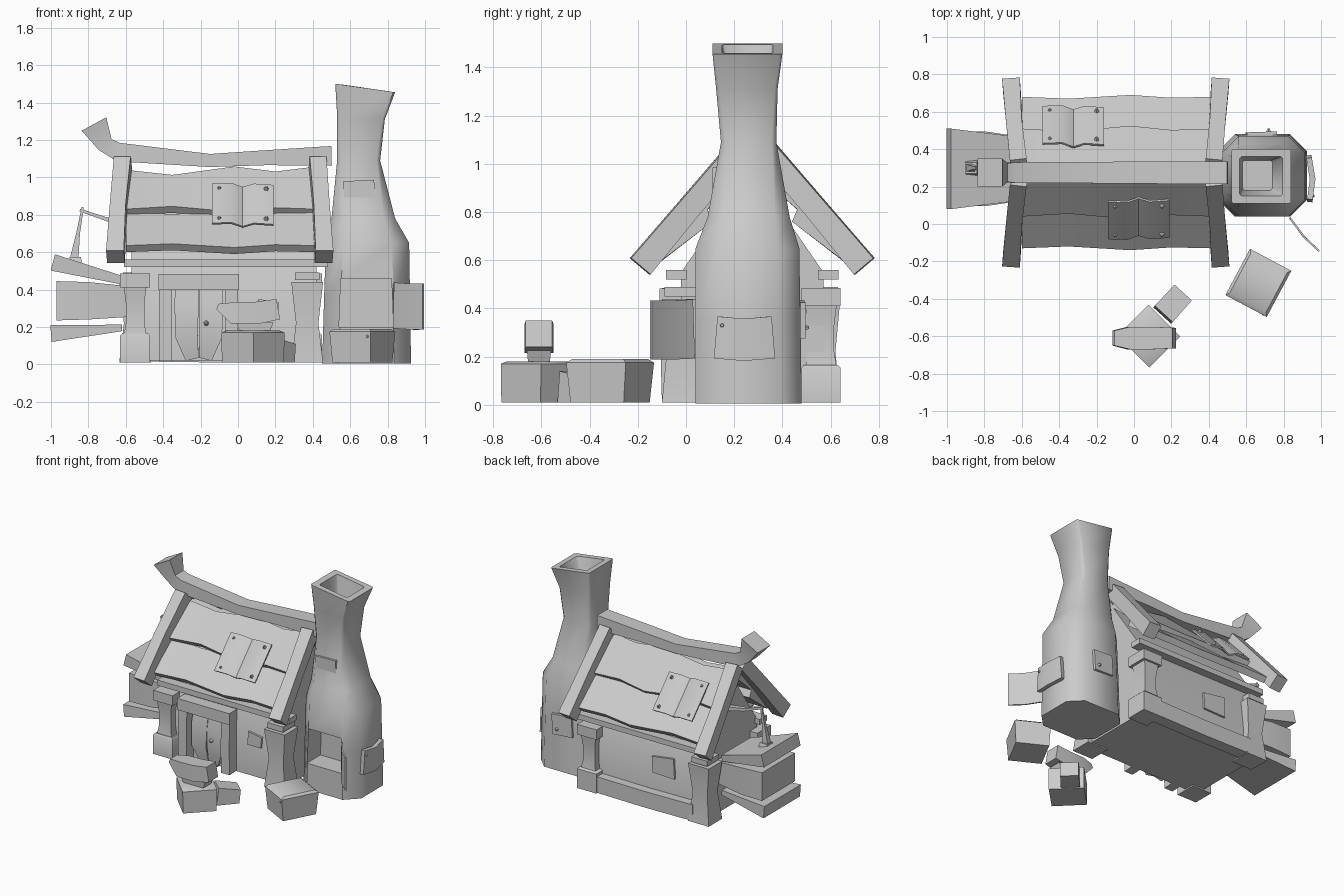
import bpy, bmesh
from math import radians, cos, sin
from mathutils import Vector

YC = 0.275  # ridge line of the house


def loft(name, rings, caps=True):
    """Skin a list of equal-length point rings."""
    bm = bmesh.new()
    vs = [[bm.verts.new(p) for p in r] for r in rings]
    n = len(rings[0])
    for a, b in zip(vs, vs[1:]):
        for i in range(n):
            j = (i + 1) % n
            bm.faces.new((a[i], a[j], b[j], b[i]))
    if caps:
        bm.faces.new(vs[0][::-1])
        bm.faces.new(vs[-1])
    bmesh.ops.recalc_face_normals(bm, faces=bm.faces)
    me = bpy.data.meshes.new(name)
    bm.to_mesh(me)
    bm.free()
    ob = bpy.data.objects.new(name, me)
    bpy.context.collection.objects.link(ob)
    return ob


def beam(name, pts, sizes, up=(0, 0, 1)):
    """Rectangular section swept along a path; sizes are (side, up)."""
    pts = [Vector(p) for p in pts]
    rings = []
    for i, p in enumerate(pts):
        t = (pts[min(i + 1, len(pts) - 1)] - pts[max(i - 1, 0)]).normalized()
        s = t.cross(Vector(up)).normalized()
        u = s.cross(t)
        w, h = sizes[i] if isinstance(sizes, list) else sizes
        rings.append([p + s * a * w / 2 + u * b * h / 2
                      for a, b in ((-1, -1), (1, -1), (1, 1), (-1, 1))])
    return loft(name, rings)


def post(name, x, y, levels, rz=0):
    """Upright block from levels of (z, half x, half y)."""
    c, s = cos(radians(rz)), sin(radians(rz))
    return loft(name, [[(x + a * hx * c - b * hy * s, y + a * hx * s + b * hy * c, z)
                        for a, b in ((-1, -1), (1, -1), (1, 1), (-1, 1))]
                       for z, hx, hy in levels])


def nail(x, y, z, normal):
    n = Vector(normal).normalized()
    bpy.ops.mesh.primitive_cone_add(vertices=5, radius1=0.015, radius2=0.006, depth=0.02,
                                    location=Vector((x, y, z)) + n * 0.01,
                                    rotation=n.to_track_quat('Z', 'Y').to_euler())
    bpy.context.object.name = "nail"


# House body with gables
gable = [(-0.02, 0.02), (0.57, 0.02), (0.57, 0.55), (YC, 0.98), (-0.02, 0.55)]
loft("house_walls", [[(x, y, z) for y, z in gable] for x in (-0.57, 0.42)])

# Roof: both slopes get planks, barge boards, eave beam and a patch
xs = [-0.6, -0.35, -0.02, 0.2, 0.42]
wob_low = [0, 0.01, -0.01, 0.005, 0]
wob_top = [0.0, -0.03, 0.02, -0.01, 0.02]
for side in (1, -1):
    def Y(y):
        return y if side == 1 else 2 * YC - y
    for nm, (y0, z0), (y1, z1), k in (("lower_roof_plank", (-0.13, 0.635), (0.08, 0.82), 1),
                                      ("upper_roof_plank", (0.04, 0.83), (0.25, 1.04), 1.5)):
        rings = []
        for x, a, b in zip(xs, wob_low, wob_top):
            a, b = a * k, b * k
            rings.append([(x, Y(y0 + a), z0 + a), (x, Y(y1), z1 + b * 0.6),
                          (x, Y(y1 + 0.03), z1 - 0.06), (x, Y(y0 + 0.03 + a), z0 - 0.035 + a)])
        loft(nm, rings)
    for x0, xm, x1 in ((-0.655, -0.64, -0.615), (0.46, 0.445, 0.425)):
        beam("barge_board", [(x0, Y(-0.19), 0.575), (xm, Y(0.02), 0.825), (x1, Y(0.24), 1.08)],
             [(0.095, 0.105), (0.085, 0.095), (0.09, 0.095)])
    beam("eave_beam", [(-0.61, Y(-0.04), 0.54), (0.48, Y(-0.04), 0.54)], (0.085, 0.04))
    # bent patch with corner nails
    xc = 0.025 if side == 1 else -0.325
    n = Vector((0, -0.73 * side, 0.69))
    slope = Vector((0, 0.69 * side, 0.73))
    c = Vector((xc, Y(0.03), 0.85))
    beam("roof_patch", [c + Vector((dx, 0, 0)) + n * d
                        for dx, d in ((-0.165, 0.01), (-0.06, 0.015), (0, -0.015), (0.06, 0.01), (0.165, 0.0))],
         (0.29, 0.012), up=n)
    for dx in (-0.125, 0.125):
        for du in (-0.11, 0.11):
            nail(*(c + Vector((dx, 0, 0)) + slope * du + n * 0.008), n)

beam("ridge_beam", [(0.5, YC, 1.115), (0.15, YC, 1.105), (-0.15, YC, 1.09), (-0.64, YC, 1.135),
                    (-0.71, YC, 1.175), (-0.77, YC, 1.285)],
     [(0.12, 0.105), (0.12, 0.08), (0.115, 0.07), (0.11, 0.1), (0.1, 0.09), (0.15, 0.15)])

# Corner posts: stacked blocks or one pinched timber
for x, y in ((-0.55, -0.02), (0.37, 0.56)):
    post("corner_foot", x, y, [(0.01, .08, .08), (0.155, .08, .08), (0.165, .07, .07)])
    post("corner_shaft", x, y, [(0.155, .06, .065), (0.22, .05, .055), (0.33, .05, .055), (0.41, .06, .065)])
    post("corner_cap", x, y, [(0.41, .08, .08), (0.485, .08, .08)])
for x, y in ((0.37, -0.02), (-0.55, 0.56)):
    post("corner_timber", x, y, [(0.01, .085, .08), (0.22, .06, .06), (0.44, .085, .08)])
    post("corner_cap", x, y, [(0.45, .065, .07), (0.49, .065, .07)])
beam("back_sill_log", [(-0.5, 0.59, 0.075), (-0.1, 0.59, 0.07), (0.32, 0.59, 0.075)], (0.09, 0.12))

# Doorway
for x in (-0.387, -0.035):
    beam("door_jamb", [(x, -0.05, 0.02), (x, -0.055, 0.2), (x, -0.05, 0.41)], (0.1, 0.07), up=(1, 0, 0))
beam("door_lintel", [(-0.425, -0.055, 0.44), (0.005, -0.055, 0.44)], (0.11, 0.085))
for x, d in ((-0.275, 0.03), (-0.145, -0.03)):
    beam("door_plank", [(x + d, -0.03, 0.03), (x, -0.055, 0.15), (x, -0.05, 0.3), (x, -0.03, 0.4)],
         [(0.03, 0.07), (0.03, 0.12), (0.03, 0.128), (0.03, 0.125)], up=(1, 0, 0))
nail(-0.17, -0.07, 0.22, (0, -1, 0))

# Windows
for nm, x, y, z, w, h in (("front_window", 0.16, -0.025, 0.3, 0.11, 0.1),
                          ("back_window", -0.22, 0.575, 0.33, 0.18, 0.15)):
    beam(nm, [(x - w / 2, y, z), (x + w / 2, y, z - 0.01)], [(0.02, h), (0.02, h * 0.8)])

# Chimney: chamfered rings, hollow top
def ring(x0, x1, y0, y1, c, z, tilt=0):
    pts = [(x0 + c, y0), (x1 - c, y0), (x1, y0 + c), (x1, y1 - c),
           (x1 - c, y1), (x0 + c, y1), (x0, y1 - c), (x0, y0 + c)]
    return [(x, y, z - tilt * (x - x0) / (x1 - x0)) for x, y in pts]

chimney = loft("forge_chimney", [
    ring(0.45, 0.925, 0.04, 0.48, 0.09, 0.005),
    ring(0.46, 0.92, 0.04, 0.475, 0.09, 0.35),
    ring(0.47, 0.915, 0.04, 0.47, 0.09, 0.65),
    ring(0.50, 0.84, 0.09, 0.43, 0.06, 0.78),
    ring(0.53, 0.76, 0.145, 0.375, 0.02, 1.09),
    ring(0.53, 0.785, 0.125, 0.38, 0.012, 1.33, 0.02),
    ring(0.52, 0.84, 0.11, 0.4, 0.01, 1.5, 0.045),
    ring(0.565, 0.795, 0.15, 0.36, 0.01, 1.495, 0.035),
    ring(0.58, 0.74, 0.18, 0.34, 0.01, 1.32)])
mouth = post("mouth_cutter", 0.685, 0.09, [(0.2, .145, .11), (0.46, .135, .11)])
mod = chimney.modifiers.new("mouth", 'BOOLEAN')
mod.object = mouth
bpy.context.view_layer.objects.active = chimney
bpy.ops.object.modifier_apply(modifier="mouth")
bpy.data.objects.remove(mouth)

# Open forge door
beam("forge_door", [(0.835, 0.03, 0.315), (0.91, -0.07, 0.31), (0.99, -0.145, 0.31)], (0.01, 0.245))

# Chimney patches
beam("chimney_patch", [(0.565, 0.12, 0.915), (0.73, 0.12, 0.92)], (0.02, 0.13))
beam("chimney_patch", [(0.94, 0.125, 0.28), (0.955, 0.24, 0.27), (0.935, 0.36, 0.28)], (0.03, 0.175))
beam("chimney_patch", [(0.6, 0.48, 0.36), (0.76, 0.485, 0.35)], (0.02, 0.15))
nail(0.945, 0.15, 0.33, (1, 0, 0))
nail(0.72, 0.49, 0.32, (0, 1, 0))

# Bellows on the left wall, with lever and pull
beam("bellows_top_board", [(-0.99, 0.295, 0.545), (-0.62, 0.295, 0.45)], [(0.43, 0.09), (0.34, 0.045)])
beam("bellows_bag", [(-0.97, 0.295, 0.34), (-0.8, 0.295, 0.34), (-0.56, 0.295, 0.335)],
     [(0.39, 0.21), (0.4, 0.2), (0.33, 0.16)])
beam("bellows_bottom_board", [(-1.0, 0.295, 0.165), (-0.62, 0.295, 0.195)], [(0.43, 0.09), (0.34, 0.035)])
beam("bellows_lever", [(-0.57, 0.3, 0.75), (-0.7, 0.3, 0.775), (-0.845, 0.3, 0.825)], [(.04, .03), (.03, .02), (.02, .015)])
beam("bellows_pull", [(-0.83, 0.3, 0.84), (-0.855, 0.3, 0.7), (-0.875, 0.3, 0.57)],
     [(.012, .012), (.02, .02), (.04, .045)], up=(1, 0, 0))
post("bellows_hook", -0.87, 0.3, [(0.51, .015, .04), (0.545, .035, .04), (0.575, .03, .03)])

# Yard items: crate, anvil on stump, tilted bucket
post("crate", 0.665, -0.315, [(0.01, .115, .125), (0.175, .125, .14), (0.19, .11, .12)], rz=-28)
nail(0.69, -0.47, 0.15, (0.3, -1, 0))
post("anvil_stump", 0.08, -0.6, [(0.01, .115, .12), (0.17, .118, .12), (0.18, .1, .105)], rz=45)
post("anvil_foot", 0.09, -0.61, [(0.175, .08, .045), (0.225, .1, .05)])
beam("anvil", [(-0.11, -0.61, 0.31), (-0.03, -0.61, 0.275), (0.1, -0.61, 0.275), (0.215, -0.61, 0.295)],
     [(0.08, 0.03), (0.12, 0.115), (0.12, 0.12), (0.11, 0.11)])
beam("tilted_bucket", [(0.155, -0.485, 0.075), (0.26, -0.37, 0.06)], [(0.13, 0.13), (0.125, 0.1)])

# Smooth soft bends, keep hard edges
bpy.ops.object.select_all(action='SELECT')
bpy.ops.object.shade_smooth_by_angle(angle=radians(45))
